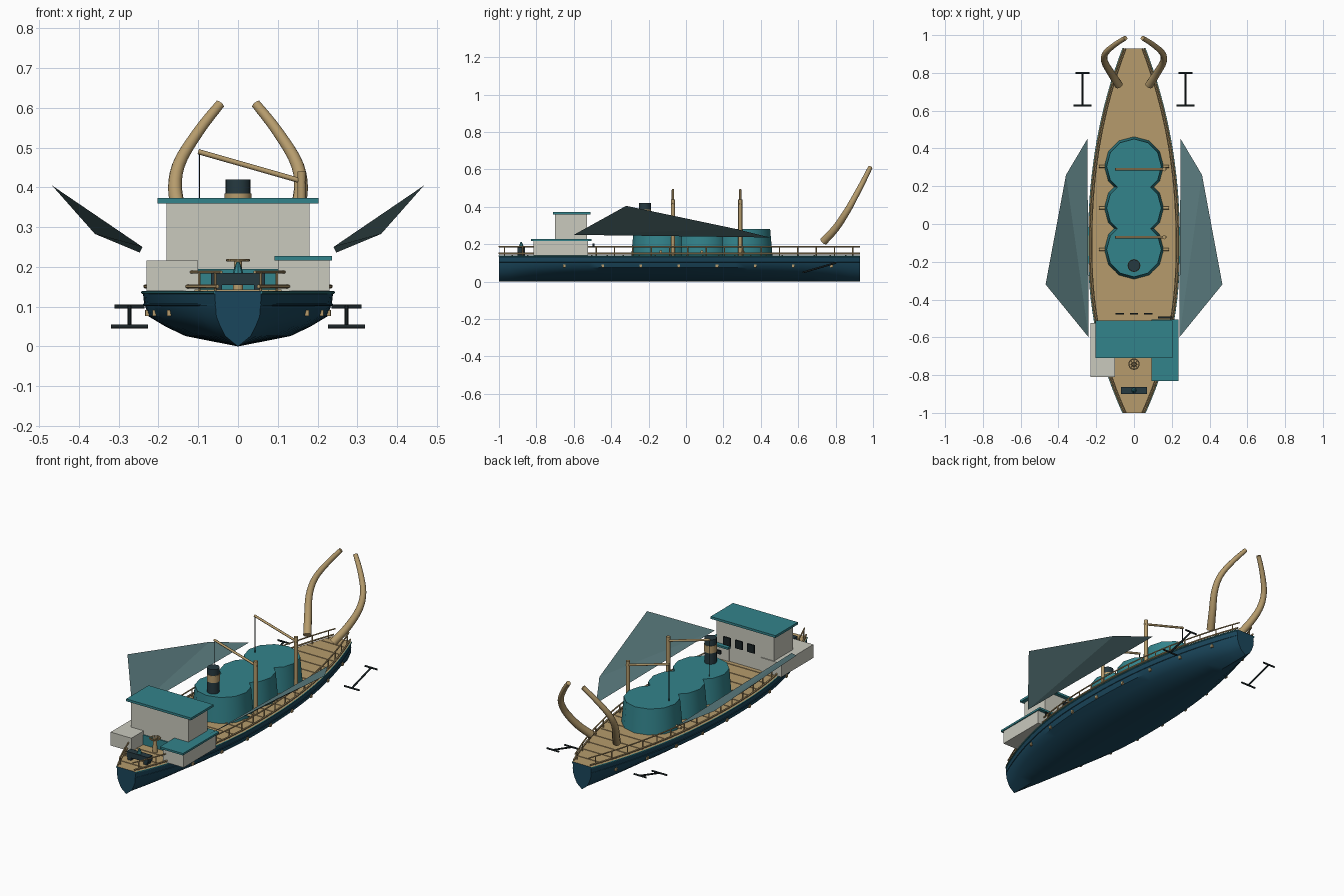
import bpy, bmesh, math
from mathutils import Vector

if "Cube" in bpy.data.objects:
    bpy.data.objects.remove(bpy.data.objects["Cube"])


def mat(name, r, g, b):
    m = bpy.data.materials.new(name)
    m.diffuse_color = [(c / 255) ** 2.2 for c in (r, g, b)] + [1]
    m.use_nodes = True
    m.node_tree.nodes["Principled BSDF"].inputs["Base Color"].default_value = m.diffuse_color
    return m


HULL = mat("navy_hull", 32, 72, 92)
TEAL = mat("teal_paint", 54, 130, 138)
WOOD = mat("tan_wood", 180, 154, 108)
WHITE = mat("off_white", 200, 200, 188)
DARK = mat("dark_slate", 42, 60, 66)
SAIL = mat("grey_canvas", 92, 124, 127)
IRON = mat("black_iron", 32, 40, 42)


def half_width(y):
    u = (y + 0.12) / (1.05 if y > -0.12 else 0.88)
    return 0.24 - 0.182 * abs(u) ** 2.2


def finish(name, bm, material, angle=None):
    bmesh.ops.recalc_face_normals(bm, faces=bm.faces[:])
    me = bpy.data.meshes.new(name)
    bm.to_mesh(me)
    bm.free()
    ob = bpy.data.objects.new(name, me)
    bpy.context.collection.objects.link(ob)
    me.materials.append(material)
    if angle:
        bpy.ops.object.select_all(action='DESELECT')
        ob.select_set(True)
        bpy.context.view_layer.objects.active = ob
        bpy.ops.object.shade_smooth_by_angle(angle=math.radians(angle))
    return ob


def box(name, x0, x1, y0, y1, z0, z1, material):
    bm = bmesh.new()
    bmesh.ops.create_cube(bm, size=1)
    for v in bm.verts:
        v.co = ((x0 + x1) / 2 + v.co.x * (x1 - x0), (y0 + y1) / 2 + v.co.y * (y1 - y0),
                (z0 + z1) / 2 + v.co.z * (z1 - z0))
    return finish(name, bm, material)


def cone(name, x, y, z0, z1, r0, r1, material, n=16, angle=40):
    bm = bmesh.new()
    bmesh.ops.create_cone(bm, cap_ends=True, segments=n, radius1=r0, radius2=r1, depth=z1 - z0)
    bmesh.ops.translate(bm, verts=bm.verts, vec=(x, y, (z0 + z1) / 2))
    return finish(name, bm, material, angle)


def tube(name, pts, radii, material, n=8):
    """Sweep a round section along a path."""
    pts = [Vector(p) for p in pts]
    if not isinstance(radii, (list, tuple)):
        radii = [radii] * len(pts)
    bm, rings = bmesh.new(), []
    for i, p in enumerate(pts):
        t = (pts[min(i + 1, len(pts) - 1)] - pts[max(i - 1, 0)]).normalized()
        a = t.cross(Vector((1, 0, 0)) if abs(t.x) < 0.8 else Vector((0, 0, 1))).normalized()
        b = t.cross(a)
        rings.append([bm.verts.new(p + radii[i] * (a * math.cos(k * math.tau / n) + b * math.sin(k * math.tau / n)))
                      for k in range(n)])
    for r, s in zip(rings, rings[1:]):
        for k in range(n):
            bm.faces.new((r[k], r[(k + 1) % n], s[(k + 1) % n], s[k]))
    bm.faces.new(rings[0])
    bm.faces.new(rings[-1])
    return finish(name, bm, material, 50)


# Hull: one section scaled along the length, with a deck on top
stations = [-1 + 1.93 * i / 32 for i in range(33)]
section = [(1, 0.14), (0.985, 0.11), (0.94, 0.076), (0.76, 0.05), (0.55, 0.026), (0, 0.0)]
section += [(-x, z) for x, z in section[-2::-1]]
bm = bmesh.new()
rings = [[bm.verts.new((x * half_width(y), y, z)) for x, z in section] for y in stations]
for r, s in zip(rings, rings[1:]):
    for k in range(len(section) - 1):
        bm.faces.new((r[k], r[k + 1], s[k + 1], s[k]))
bm.faces.new(rings[0])
bm.faces.new(rings[-1])
finish("hull", bm, HULL, 40)

bm = bmesh.new()
low = [bm.verts.new((-half_width(y), y, 0.14)) for y in stations]
high = [bm.verts.new((half_width(y), y, 0.14)) for y in stations]
for i in range(32):
    bm.faces.new((low[i], high[i], high[i + 1], low[i + 1]))
finish("deck", bm, WOOD)

# Raised deck battens
for i in range(22):
    y = -0.93 + i * 0.085
    w = half_width(y) - 0.012
    box("deck_batten", -w, w, y - 0.004, y + 0.004, 0.138, 0.143, WOOD)

# Rails, strakes and hull fittings on both sides
for s in (-1, 1):
    def line(inset, z):
        return [(s * (half_width(y) - inset), y, z) for y in stations]
    tube("sheer_strake", line(0.0, 0.136), 0.004, TEAL, 6)
    tube("rub_strake", line(0.003, 0.105), 0.003, HULL, 6)
    tube("lower_rail", line(0.006, 0.151), 0.005, WOOD, 6)
    tube("upper_rail", line(0.016, 0.187), 0.004, WOOD, 6)
    for i in range(20):
        y = -0.97 + i * 0.098
        x = s * (half_width(y) - 0.014)
        tube("rail_post", [(x, y, 0.14), (x, y, 0.187)], 0.0035, WOOD, 6)
    for i in range(8):
        y = -0.65 + i * 0.204
        x = s * half_width(y) * 0.95
        box("hull_fitting", x - 0.007, x + 0.007, y - 0.007, y + 0.007, 0.076, 0.092, WOOD)

# Three joined cargo tanks
for y in (0.305, 0.085, -0.135):
    cone("cargo_tank", 0, y, 0.14, 0.282, 0.157, 0.145, TEAL, 12, 35)
    for s in (-1, 1):
        tube("tank_cleat", [(s * 0.145, y, 0.16), (s * 0.185, y, 0.16)], 0.008, WOOD)

# Funnel
cone("funnel", 0, -0.22, 0.28, 0.42, 0.032, 0.032, DARK, 16)
cone("funnel_band", 0, -0.22, 0.345, 0.385, 0.034, 0.034, WOOD, 16)

# Deck house with roof, front panel and rear windows
box("deck_house", -0.18, 0.18, -0.70, -0.53, 0.14, 0.36, WHITE)
box("house_roof", -0.203, 0.203, -0.71, -0.51, 0.36, 0.373, TEAL)
box("front_panel", -0.1, 0.1, -0.706, -0.698, 0.14, 0.195, TEAL)
for x in (-0.075, 0, 0.075):
    box("window", x - 0.022, x + 0.022, -0.479, -0.471, 0.257, 0.303, IRON)
box("rear_shelf", 0.128, 0.203, -0.50, -0.49, 0.185, 0.205, IRON)

# Side cabins, one roofed
box("left_cabin", -0.23, -0.1, -0.81, -0.525, 0.14, 0.216, WHITE)
box("right_cabin", 0.1, 0.23, -0.815, -0.525, 0.14, 0.216, WHITE)
box("right_cabin_roof", 0.092, 0.236, -0.83, -0.505, 0.216, 0.227, TEAL)

# Steering wheel and bow winch
cone("wheel_stand", 0, -0.742, 0.14, 0.214, 0.014, 0.01, WOOD, 10)
ring = [(0.027 * math.cos(i * math.tau / 20), -0.742 + 0.027 * math.sin(i * math.tau / 20), 0.217) for i in range(21)]
tube("wheel_rim", ring, 0.0035, WOOD, 6)
for i in range(4):
    a = i * math.pi / 4
    dx, dy = 0.03 * math.cos(a), 0.03 * math.sin(a)
    tube("wheel_spoke", [(dx, -0.742 + dy, 0.217), (-dx, -0.742 - dy, 0.217)], 0.002, WOOD, 5)
box("winch", -0.068, 0.068, -0.9, -0.862, 0.155, 0.185, DARK)
for x in (-0.05, 0.05):
    box("winch_foot", x - 0.01, x + 0.01, -0.9, -0.862, 0.14, 0.156, DARK)
cone("bow_lamp", 0, -0.881, 0.183, 0.212, 0.014, 0.004, TEAL, 8)

# Cargo masts with booms and ropes
for y in (0.29, -0.07):
    cone("mast", 0.16, y, 0.14, 0.44, 0.011, 0.011, WOOD, 10)
    tube("boom", [(0.17, y, 0.413), (-0.1, y, 0.49)], 0.0065, WOOD)
    tube("hoist_rope", [(-0.097, y, 0.488), (-0.097, y, 0.28)], 0.002, IRON, 6)

# Curved tusks, side sails and anchors, mirrored
key = [(0.08, 0.735, 0.215), (0.122, 0.80, 0.285), (0.156, 0.86, 0.375),
       (0.15, 0.905, 0.455), (0.1, 0.95, 0.54), (0.045, 0.985, 0.61)]
path = []
ext = [key[0]] + key + [key[-1]]
for i in range(1, len(key)):
    p0, p1, p2, p3 = (Vector(ext[i + j]) for j in (-1, 0, 1, 2))
    for t in (0, 0.25, 0.5, 0.75):
        path.append(0.5 * (2 * p1 + (p2 - p0) * t + (2 * p0 - 5 * p1 + 4 * p2 - p3) * t ** 2
                           + (3 * p1 - p0 - 3 * p2 + p3) * t ** 3))
path.append(Vector(key[-1]))
for s in (-1, 1):
    tube("tusk", [(s * p.x, p.y, p.z) for p in path],
         [0.022 - 0.01 * i / (len(path) - 1) for i in range(len(path))], WOOD, 12)
    bm = bmesh.new()
    corners = [(0.247, 0.45, 0.236), (0.36, 0.26, 0.283), (0.468, -0.32, 0.405), (0.24, -0.6, 0.25)]
    a, b, c, d = [bm.verts.new((s * x, y, z)) for x, y, z in corners]
    for tri in ((a, b, d), (b, c, d)):
        bm.faces.new(tri)
    bm.normal_update()
    sail = finish("side_sail", bm, SAIL)
    if sail.data.polygons[0].normal.z < 0:
        sail.data.flip_normals()
    tube("anchor_shaft", [(s * 0.273, 0.628, 0.05), (s * 0.273, 0.80, 0.1)], 0.005, IRON)
    for y, z, w in ((0.628, 0.05, 0.047), (0.80, 0.1, 0.038)):
        tube("anchor_bar", [(s * 0.273 - w, y, z), (s * 0.273 + w, y, z)], 0.005, IRON)
